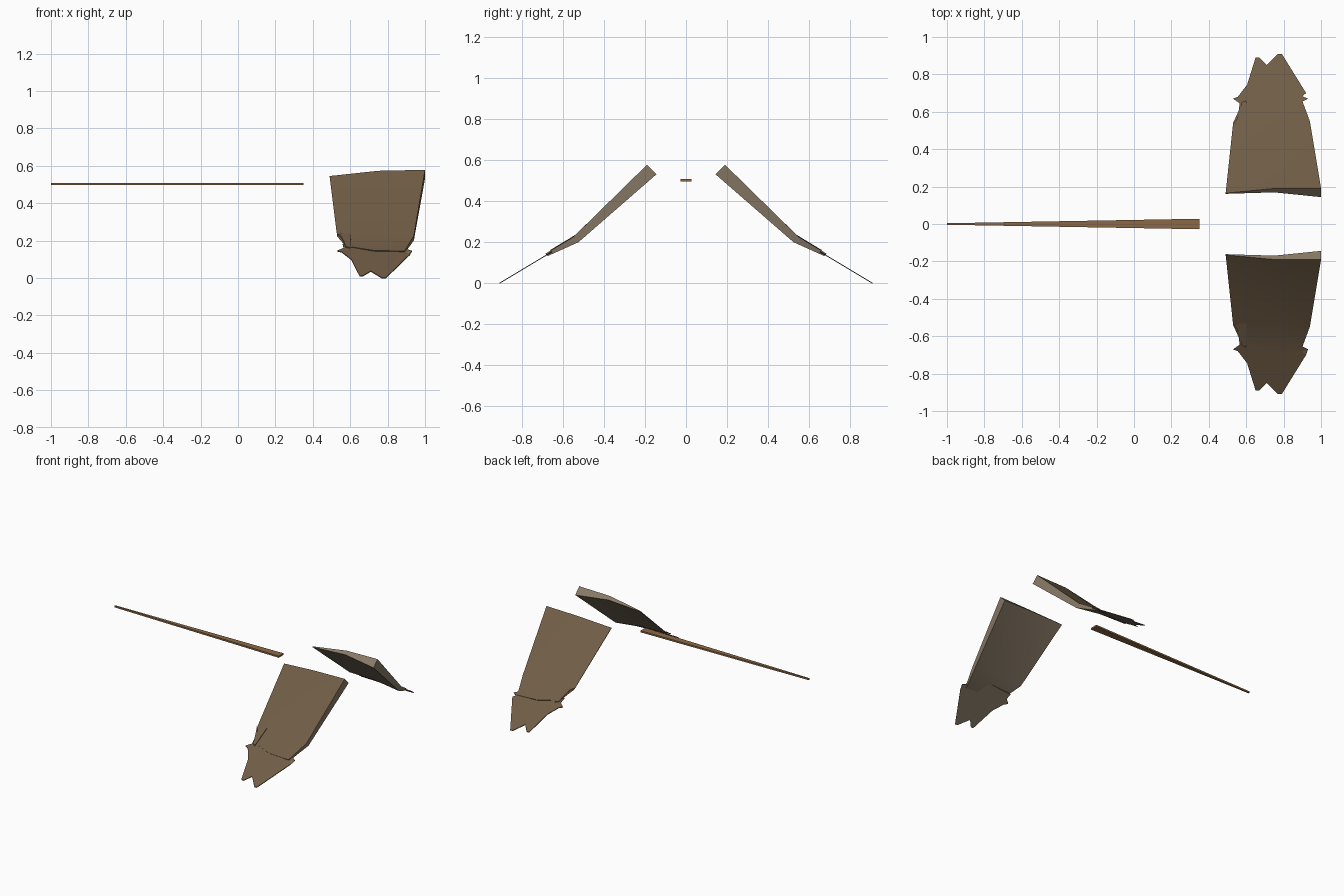
import bpy, bmesh
from mathutils import Vector

cube = bpy.data.objects.get("Cube")
if cube:
    bpy.data.objects.remove(cube)


def material(name, rgb):
    m = bpy.data.materials.new(name)
    m.use_nodes = True
    m.diffuse_color = (*rgb, 1)
    m.node_tree.nodes["Principled BSDF"].inputs["Base Color"].default_value = (*rgb, 1)
    return m


top_brown = material("feather brown", (0.162, 0.109, 0.060))
grey_brown = material("grey brown", (0.254, 0.198, 0.136))
rod_brown = material("warm brown", (0.262, 0.141, 0.061))


def finish(name, bm, mats, rule=None):
    bmesh.ops.recalc_face_normals(bm, faces=bm.faces)
    bm.normal_update()
    for f in bm.faces:
        f.material_index = rule(f.normal) if rule else 0
    mesh = bpy.data.meshes.new(name)
    bm.to_mesh(mesh)
    bm.free()
    for m in mats:
        mesh.materials.append(m)
    ob = bpy.data.objects.new(name, mesh)
    bpy.context.collection.objects.link(ob)
    bpy.ops.object.select_all(action='DESELECT')
    ob.select_set(True)
    bpy.context.view_layer.objects.active = ob
    bpy.ops.object.shade_smooth_by_angle()
    return ob


def slope(y):
    """Height of the flatter outer part of a flap."""
    return 0.225 - 0.6 * (y - 0.55)


# Rows of the upper skin, from the inner end outwards
ROWS = [
    [(0.49, 0.165, 0.545), (0.75, 0.19, 0.573), (1.0, 0.19, 0.578)],
    [(0.53, 0.54, 0.225), (0.74, 0.54, 0.236), (0.94, 0.55, 0.225)],
    [(0.575, 0.64, slope(0.64)), (0.73, 0.68, slope(0.68)), (0.89, 0.685, slope(0.685))],
]
# Thickness grows towards the left edge and fades outwards
ROW_THICK = [0.066, 0.036, 0.016]
COLUMN_SHARE = [0.08, 0.45, 1.0]


def flap(name, side):
    bm = bmesh.new()
    down = Vector((0, -0.7, -0.71))
    top, low = [], []
    for row, thick in zip(ROWS, ROW_THICK):
        pts = [Vector(p) for p in row]
        under = [p + down * thick * k for p, k in zip(pts, COLUMN_SHARE)]
        top.append([bm.verts.new((p.x, p.y * side, p.z)) for p in pts])
        low.append([bm.verts.new((p.x, p.y * side, p.z)) for p in under])
    for skin in (top, low):
        for a, b in zip(skin, skin[1:]):
            for i in range(2):
                bm.faces.new((a[i], a[i + 1], b[i + 1], b[i]))
    for r in (0, 2):
        for i in range(2):
            bm.faces.new((top[r][i], top[r][i + 1], low[r][i + 1], low[r][i]))
    for c in (0, 2):
        for r in range(2):
            bm.faces.new((top[r][c], top[r + 1][c], low[r + 1][c], low[r][c]))
    finish(name, bm, [top_brown, grey_brown],
           lambda n: 0 if n.z > 0.3 and n.y * side > 0 else 1)


def plate(name, side, outline, lift, thick=0.005):
    """Thin ragged plate lying along the outer slope."""
    bm = bmesh.new()
    pts = [(x, y * side, slope(y) + lift) for x, y in outline]
    upper = [bm.verts.new(p) for p in pts]
    lower = [bm.verts.new((x, y, z - thick)) for x, y, z in pts]
    bm.faces.new(upper)
    bm.faces.new(lower)
    for i in range(len(pts)):
        j = (i + 1) % len(pts)
        bm.faces.new((upper[i], upper[j], lower[j], lower[i]))
    bmesh.ops.triangulate(bm, faces=[f for f in bm.faces if len(f.verts) > 4])
    finish(name, bm, [top_brown, grey_brown], lambda n: 1 if n.z < -0.3 else 0)


FRINGE = [(0.56, 0.61), (0.565, 0.645), (0.53, 0.67), (0.555, 0.68), (0.605, 0.745),
          (0.65, 0.89), (0.67, 0.89), (0.71, 0.85), (0.77, 0.91), (0.79, 0.91),
          (0.92, 0.70), (0.90, 0.683), (0.93, 0.67), (0.89, 0.65), (0.73, 0.6)]
SPLINTER = [(0.53, 0.54), (0.605, 0.53), (0.6, 0.66), (0.575, 0.65), (0.565, 0.6), (0.55, 0.56)]

for label, side in (("back", 1), ("front", -1)):
    flap(label + "_flap", side)
    plate(label + "_ragged_tip", side, FRINGE, -0.007)
    plate(label + "_edge_splinter", side, SPLINTER, 0.004)

# Long tapered rod
bm = bmesh.new()
bmesh.ops.create_cube(bm, size=1)
for v in bm.verts:
    wide = v.co.x > 0
    v.co = (0.35 if wide else -1.0,
            v.co.y * (0.056 if wide else 0.008),
            0.503 + v.co.z * 0.012)
finish("tapered_rod", bm, [rod_brown])
